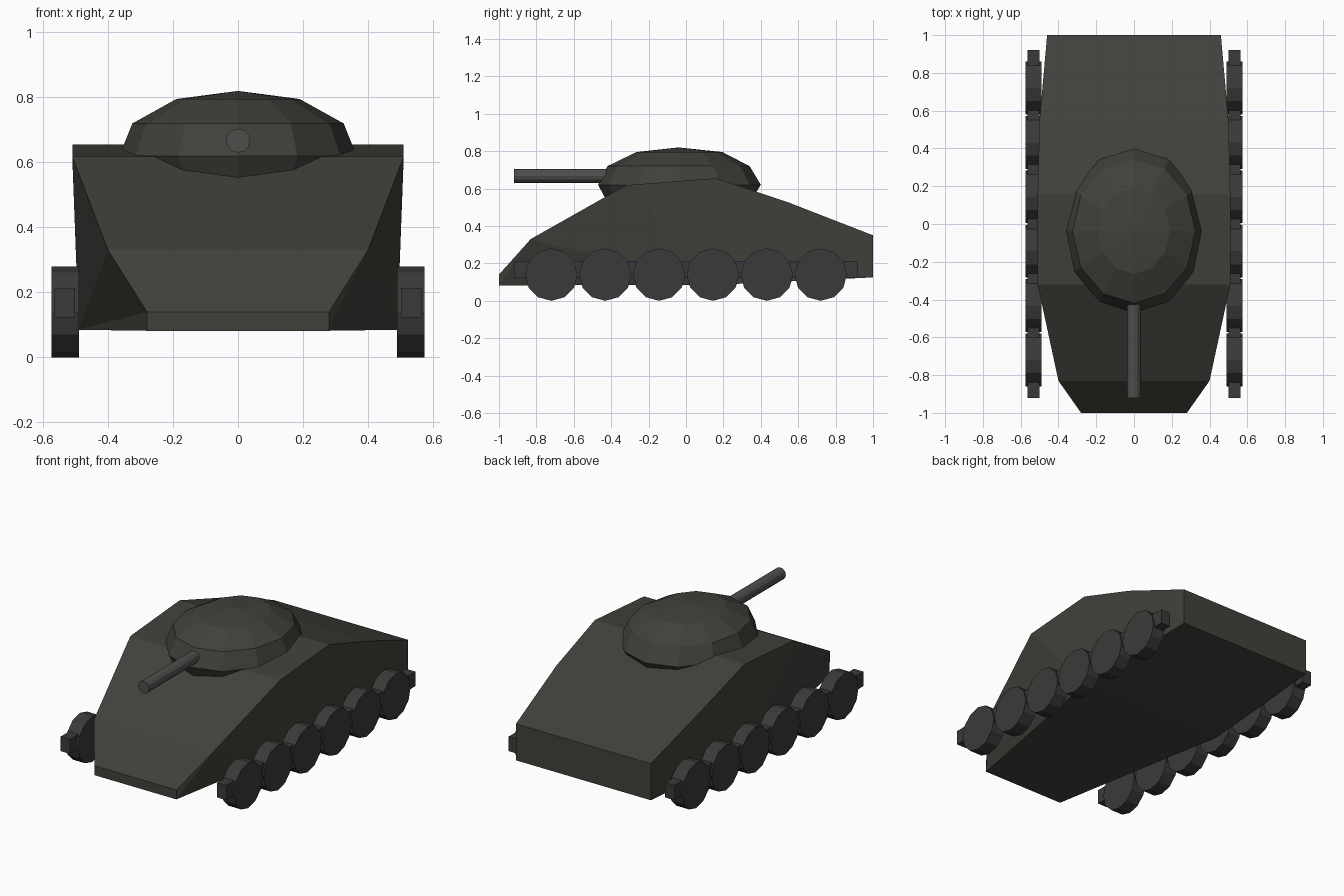
import bpy, bmesh, math
from mathutils import Matrix

if "Cube" in bpy.data.objects:
    bpy.data.objects.remove(bpy.data.objects["Cube"])


def material(name, rgb):
    m = bpy.data.materials.new(name)
    m.diffuse_color = (*rgb, 1)
    m.use_nodes = True
    m.node_tree.nodes["Principled BSDF"].inputs["Base Color"].default_value = m.diffuse_color
    return m


olive = material("dark_olive", (0.052, 0.052, 0.044))
rubber = material("dark_grey", (0.042, 0.042, 0.041))
steel = material("gun_grey", (0.075, 0.075, 0.072))


def finish(bm, name, mat):
    bmesh.ops.recalc_face_normals(bm, faces=bm.faces)
    me = bpy.data.meshes.new(name)
    bm.to_mesh(me)
    bm.free()
    me.materials.append(mat)
    ob = bpy.data.objects.new(name, me)
    bpy.context.collection.objects.link(ob)
    return ob


def cylinder(name, axis, centre, radius, length, sides, mat):
    bm = bmesh.new()
    rot = Matrix.Rotation(math.pi / 2, 4, 'Y' if axis == 'X' else 'X')
    bmesh.ops.create_cone(bm, cap_ends=True, segments=sides, radius1=radius,
                          radius2=radius, depth=length,
                          matrix=Matrix.Translation(centre) @ rot)
    return finish(bm, name, mat)


def box(name, centre, size, mat):
    bm = bmesh.new()
    bmesh.ops.create_cube(bm, size=1, matrix=Matrix.Translation(centre)
                          @ Matrix.Diagonal((*size, 1)))
    return finish(bm, name, mat)


# Hull: upper and lower outlines as (half width, y, z), joined by faceted sides
upper = [(0.28, -1, 0.14), (0.40, -0.83, 0.33), (0.51, -0.32, 0.618),
         (0.51, 0.16, 0.655), (0.50, 0.55, 0.525), (0.46, 1, 0.35)]
lower = [(0.28, -1, 0.082), (0.49, 0.16, 0.085), (0.46, 1, 0.125)]
bm = bmesh.new()
sides = []
for s in (-1, 1):
    t = [bm.verts.new((s * x, y, z)) for x, y, z in upper]
    b = [bm.verts.new((s * x, y, z)) for x, y, z in lower]
    sides.append((t, b))
    nose = [(t[0], b[0], b[1]), (t[0], t[1], b[1])] if s < 0 else \
           [(t[0], t[1], b[0]), (b[0], t[1], b[1])]
    for f in nose + [(t[1], t[2], b[1]), (t[2], t[3], b[1]), (t[3], t[4], b[1]),
                     (t[4], b[2], b[1]), (t[4], t[5], b[2])]:
        bm.faces.new(f)
(tl, bl), (tr, br) = sides
left_loop = tl + bl[::-1]
right_loop = tr + br[::-1]
n = len(left_loop)
for i in range(n):
    j = (i + 1) % n
    bm.faces.new((left_loop[i], left_loop[j], right_loop[j], right_loop[i]))
finish(bm, "hull", olive)

# Turret: stacked twelve-sided oval rings (x radius, y radius, centre y, z)
rings = [(0.30, 0.36, -0.04, 0.49), (0.365, 0.435, -0.035, 0.62),
         (0.325, 0.38, -0.04, 0.72), (0.19, 0.23, -0.035, 0.795)]
bm = bmesh.new()
loops = []
for rx, ry, cy, z in rings:
    loops.append([bm.verts.new((rx * math.sin(k * math.pi / 6),
                                cy + ry * math.cos(k * math.pi / 6), z))
                  for k in range(12)])
apex = bm.verts.new((0, -0.04, 0.82))
bm.faces.new(loops[0])
for k in range(12):
    j = (k + 1) % 12
    for a, b in zip(loops, loops[1:]):
        bm.faces.new((a[k], a[j], b[j], b[k]))
    bm.faces.new((loops[-1][k], loops[-1][j], apex))
finish(bm, "turret", olive)

# Gun barrel
cylinder("gun_barrel", 'Y', (0, -0.62, 0.667), 0.037, 0.60, 12, steel)

# Running gear: six wheels and a long rail on each side
for s, side in ((-1, "left"), (1, "right")):
    box(f"{side}_rail", (s * 0.533, 0, 0.168), (0.064, 1.84, 0.09), rubber)
    for i in range(6):
        cylinder(f"{side}_wheel_{i + 1}", 'X', (s * 0.532, -0.72 + i * 0.288, 0.14),
                 0.14, 0.085, 12, rubber)
